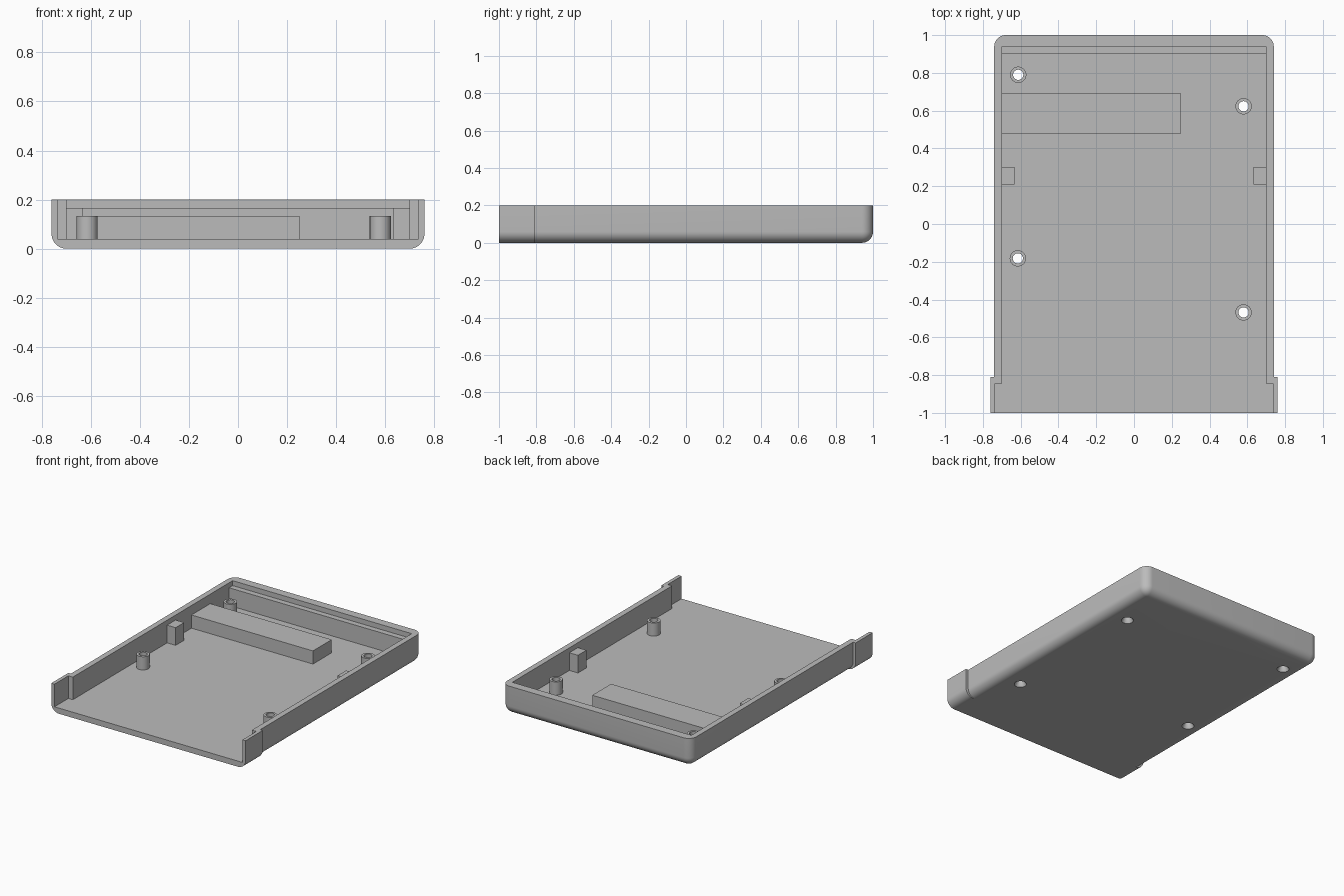
import bpy, bmesh
from mathutils import Matrix, Vector

cube = bpy.data.objects.get("Cube")
if cube:
    bpy.data.objects.remove(cube, do_unlink=True)

GREY = (0.5, 0.5, 0.5, 1)
grey = bpy.data.materials.new("grey_plastic")
grey.use_nodes = True
grey.diffuse_color = GREY
grey.node_tree.nodes["Principled BSDF"].inputs["Base Color"].default_value = GREY

HEIGHT, FLOOR, RADIUS = 0.2, 0.04, 0.06
POST_TOP = 0.133


def finish(bm, name):
    bmesh.ops.recalc_face_normals(bm, faces=bm.faces[:])
    mesh = bpy.data.meshes.new(name)
    bm.to_mesh(mesh)
    bm.free()
    mesh.materials.append(grey)
    ob = bpy.data.objects.new(name, mesh)
    bpy.context.scene.collection.objects.link(ob)
    return ob


def box(name, x, y, z, round_edge=None):
    """Box from ranges; edges accepted by round_edge(midpoint) are rounded."""
    bm = bmesh.new()
    bmesh.ops.create_cube(bm, size=1)
    for v in bm.verts:
        v.co = Vector([r[0] if c < 0 else r[1] for c, r in zip(v.co, (x, y, z))])
    if round_edge:
        edges = [e for e in bm.edges
                 if round_edge((e.verts[0].co + e.verts[1].co) / 2)]
        bmesh.ops.bevel(bm, geom=edges, offset=RADIUS, segments=10,
                        profile=0.5, affect='EDGES')
    return finish(bm, name)


def cone(name, x, y, z, r_low, r_high):
    bm = bmesh.new()
    bmesh.ops.create_cone(bm, cap_ends=True, segments=40, radius1=r_low,
                          radius2=r_high, depth=z[1] - z[0],
                          matrix=Matrix.Translation((x, y, sum(z) / 2)))
    return finish(bm, name)


def combine(target, tool, operation, keep=False):
    mod = target.modifiers.new("combine", 'BOOLEAN')
    mod.operation, mod.solver, mod.object = operation, 'EXACT', tool
    bpy.context.view_layer.objects.active = target
    bpy.ops.object.modifier_apply(modifier=mod.name)
    if not keep:
        bpy.data.objects.remove(tool, do_unlink=True)


# Tray shell: rounded body plus the wider collar at the open front
tray = box("tray", (-0.74, 0.74), (-1, 1), (0, HEIGHT),
           lambda m: m.y > -0.99 and m.z < HEIGHT - 0.01)
collar = box("collar", (-0.76, 0.76), (-1, -0.81), (0, HEIGHT),
             lambda m: m.z < 0.01 and abs(m.x) > 0.5)
combine(tray, collar, 'UNION')

# Hollow: main cavity, step along the back wall, widened front opening
for x, back, low in ((0.70, 0.90, FLOOR), (0.70, 0.94, 0.165),
                     (0.735, -0.845, FLOOR)):
    cutter = box("cavity", (-x, x), (-1.1, back), (low, 0.3))
    combine(tray, cutter, 'DIFFERENCE')

# Screw posts, bored through with a countersink underneath
parts = [tray]
for i, (x, y) in enumerate(((-0.613, 0.79), (0.58, 0.623),
                            (-0.615, -0.182), (0.58, -0.468))):
    post = cone(f"screw_post_{i + 1}", x, y, (FLOOR, POST_TOP), 0.043, 0.043)
    drill = cone("drill", x, y, (-0.1, 0.3), 0.027, 0.027)
    sink = cone("countersink", x, y, (-0.01, 0.025), 0.045, 0.027)
    combine(post, drill, 'DIFFERENCE', keep=True)
    combine(tray, drill, 'DIFFERENCE')
    combine(tray, sink, 'DIFFERENCE')
    parts.append(post)

# Raised support block and the two side stops
parts.append(box("support_block", (-0.70, 0.25), (0.48, 0.69), (FLOOR, POST_TOP)))
for name, x in (("left_stop", (0.633, 0.70)), ("right_stop", (-0.70, -0.633))):
    parts.append(box(name, x, (0.208, 0.303), (FLOOR, 0.165)))

# Smooth the rounded surfaces and keep the hard edges
bpy.ops.object.select_all(action='DESELECT')
for ob in parts:
    ob.select_set(True)
bpy.context.view_layer.objects.active = tray
bpy.ops.object.shade_smooth_by_angle()
